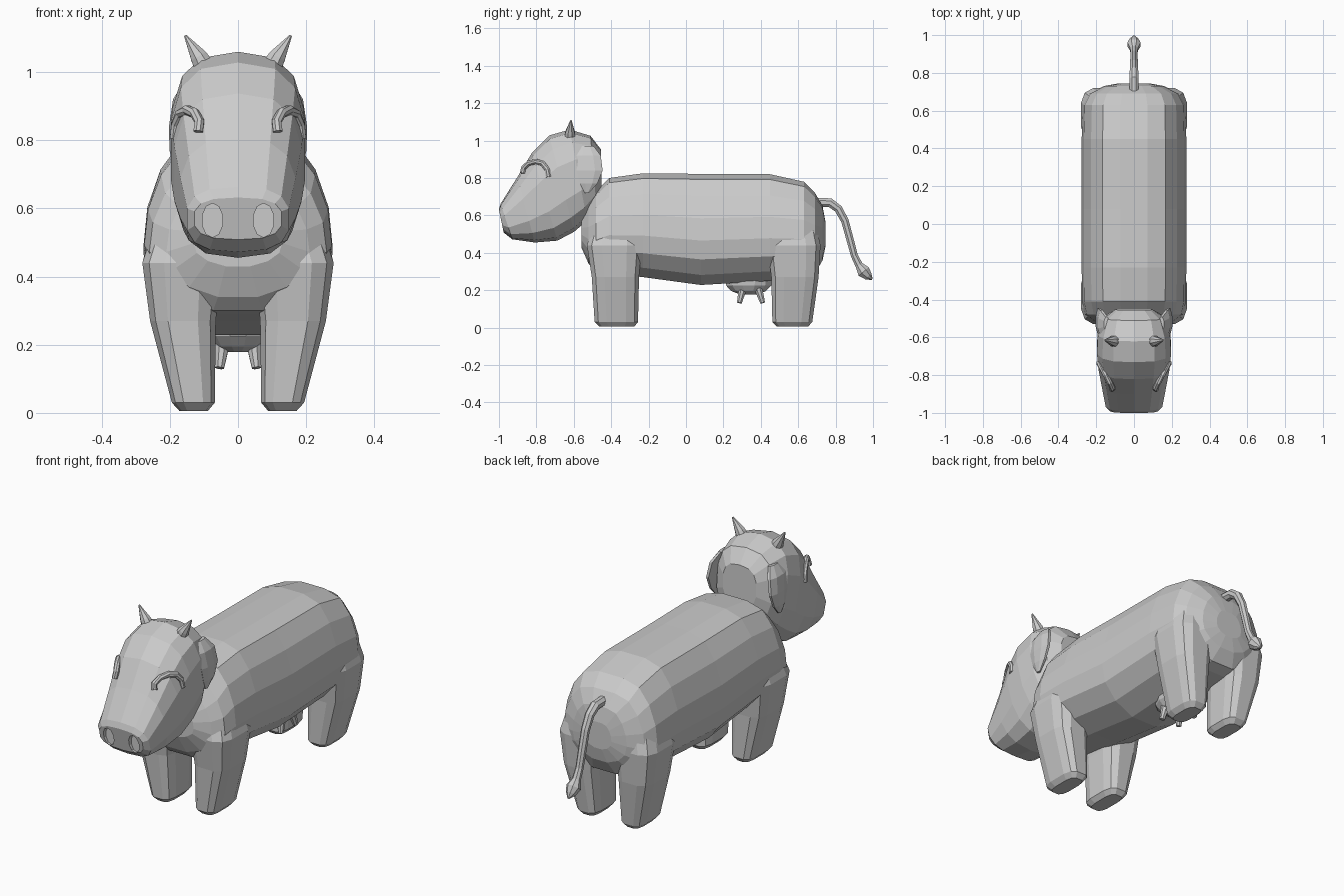
import bpy, bmesh
from math import sin, cos, pi, copysign
from mathutils import Vector


def finish(name, bm, mirror=False):
    bmesh.ops.recalc_face_normals(bm, faces=bm.faces)
    me = bpy.data.meshes.new(name)
    bm.to_mesh(me)
    bm.free()
    ob = bpy.data.objects.new(name, me)
    bpy.context.collection.objects.link(ob)
    if mirror:
        ob.modifiers.new("Mirror", 'MIRROR').use_mirror_merge = False
    return ob


def loft(name, rings, mirror=False):
    bm = bmesh.new()
    vs = [[bm.verts.new(p) for p in r] for r in rings]
    n = len(rings[0])
    for a, b in zip(vs, vs[1:]):
        for i in range(n):
            j = (i + 1) % n
            bm.faces.new((a[i], a[j], b[j], b[i]))
    bm.faces.new(vs[0])
    bm.faces.new(vs[-1])
    return finish(name, bm, mirror)


def oval(c, u, v, n, e=1.0):
    """Superellipse ring around c with half axes u and v; small e is boxier."""
    pts = []
    for i in range(n):
        t = 2 * pi * (i + 0.5) / n
        s, k = sin(t), cos(t)
        pts.append(Vector(c) + Vector(u) * copysign(abs(k) ** e, k)
                   + Vector(v) * copysign(abs(s) ** e, s))
    return pts


def tube(name, path, n=8, mirror=False):
    """Tube through (x, y, z, radius) points."""
    P = [Vector(p[:3]) for p in path]
    rings = []
    for i, p in enumerate(P):
        t = (P[min(i + 1, len(P) - 1)] - P[max(i - 1, 0)]).normalized()
        side = Vector((1, 0, 0)) - t * t.x
        if side.length < 0.2:
            side = Vector((0, 1, 0)) - t * t.y
        u = side.normalized()
        r = path[i][3]
        rings.append(oval(p, u * r, t.cross(u) * r, n))
    return loft(name, rings, mirror)


# Body: unit cross-section (half width, height), scaled along y
half = [(0.26, 1), (0.60, 0.95), (0.82, 0.80), (0.96, 0.60), (1.0, 0.40),
        (0.93, 0.23), (0.68, 0.09), (0.28, 0)]
section = half + [(-x, z) for x, z in reversed(half)]
body = [(-0.56, 0.13, 0.43, 0.60), (-0.52, 0.21, 0.34, 0.67), (-0.48, 0.26, 0.30, 0.73),
        (-0.41, 0.275, 0.29, 0.80), (-0.23, 0.277, 0.27, 0.825), (0.08, 0.277, 0.228, 0.822),
        (0.45, 0.277, 0.25, 0.82), (0.63, 0.272, 0.27, 0.78), (0.69, 0.24, 0.29, 0.72),
        (0.73, 0.16, 0.36, 0.65), (0.745, 0.08, 0.43, 0.57)]
loft("body", [[(x * w, y, a + z * (b - a)) for x, z in section] for y, w, a, b in body])

# Legs: z, inner x, outer x, front y, back y
legs = {"front_legs": [(0.005, 0.09, 0.17, -0.46, -0.28), (0.03, 0.07, 0.192, -0.485, -0.26),
                       (0.27, 0.068, 0.255, -0.50, -0.255), (0.44, 0.05, 0.277, -0.525, -0.24),
                       (0.60, 0.03, 0.225, -0.48, -0.26)],
        "back_legs": [(0.005, 0.09, 0.17, 0.49, 0.65), (0.03, 0.07, 0.192, 0.465, 0.672),
                      (0.27, 0.068, 0.255, 0.46, 0.705), (0.44, 0.05, 0.277, 0.44, 0.715),
                      (0.60, 0.03, 0.235, 0.46, 0.68)]}
for name, rows in legs.items():
    loft(name, [oval(((a + b) / 2, (c + d) / 2, z), ((b - a) / 1.9, 0, 0),
                     (0, (d - c) / 1.9, 0), 12, 0.6) for z, a, b, c, d in rows], True)

# Head: top (y, z), bottom (y, z), half width
head_rows = [(-1.0, 0.63, -0.975, 0.51, 0.13), (-0.99, 0.66, -0.93, 0.475, 0.152),
             (-0.90, 0.80, -0.81, 0.46, 0.172), (-0.82, 0.93, -0.69, 0.472, 0.19),
             (-0.73, 1.02, -0.60, 0.52, 0.20), (-0.62, 1.052, -0.53, 0.58, 0.195),
             (-0.51, 1.02, -0.48, 0.66, 0.165), (-0.455, 0.95, -0.45, 0.74, 0.10)]
rings = []
for ty, tz, by, bz, w in head_rows:
    t, b = Vector((0, ty, tz)), Vector((0, by, bz))
    rings.append(oval((t + b) / 2, (w, 0, 0), (t - b) * 0.515, 14, 0.72))
head = loft("head", rings)

# Nostrils: shallow oval recesses
cut = loft("nostril_cutter", [oval((0.075, y, 0.565), (0.031, 0, 0), (0, 0, 0.05), 10)
                              for y in (-1.05, -0.965)], True)
cut.hide_render = True
cut.hide_viewport = False
cut.display_type = 'WIRE'
mod = head.modifiers.new("Nostrils", 'BOOLEAN')
mod.operation = 'DIFFERENCE'
mod.object = cut

# Closed eyelids: arched tubes on the face
r = 0.015
tube("eyelids", [(0.117, -0.875, 0.825, r), (0.113, -0.868, 0.855, r), (0.128, -0.84, 0.880, r),
                 (0.150, -0.80, 0.888, r), (0.170, -0.765, 0.877, r), (0.182, -0.742, 0.845, r),
                 (0.186, -0.735, 0.805, r)], 8, True)

# Horns
tube("horns", [(0.085, -0.62, 0.99, 0.037), (0.115, -0.62, 1.045, 0.027),
               (0.155, -0.615, 1.107, 0.004)], 8, True)

# Drooping ears: centre, half depth in y, half thickness in x
ears = [(0.145, -0.53, 0.97, 0.04, 0.015), (0.172, -0.525, 0.92, 0.075, 0.02),
        (0.186, -0.515, 0.84, 0.075, 0.018), (0.187, -0.52, 0.77, 0.05, 0.015),
        (0.182, -0.53, 0.72, 0.012, 0.008)]
loft("ears", [oval((x, y, z), (t, 0, 0), (0, d, 0), 8) for x, y, z, d, t in ears], True)

# Udder and teats
udder = [(0.27, 0.13, 0.095), (0.225, 0.125, 0.09), (0.195, 0.095, 0.07), (0.178, 0.05, 0.04)]
loft("udder", [oval((0, 0.335, z), (wx, 0, 0), (0, wy, 0), 12) for z, wy, wx in udder])
for name, y, dy in (("front_teats", 0.305, -0.02), ("rear_teats", 0.385, 0.025)):
    tube(name, [(0.045, y, 0.215, 0.024), (0.05, y + dy * 0.6, 0.165, 0.018),
                (0.054, y + dy, 0.132, 0.014)], 8, True)

# Tail with tuft
tube("tail", [(0, 0.70, 0.67, 0.026), (0, 0.77, 0.668, 0.026), (0, 0.815, 0.635, 0.024),
              (0, 0.85, 0.57, 0.022), (0, 0.88, 0.46, 0.021), (0, 0.90, 0.385, 0.02),
              (0, 0.925, 0.335, 0.022), (0, 0.95, 0.30, 0.038), (0, 0.975, 0.275, 0.025),
              (0, 0.995, 0.258, 0.005)], 8)
